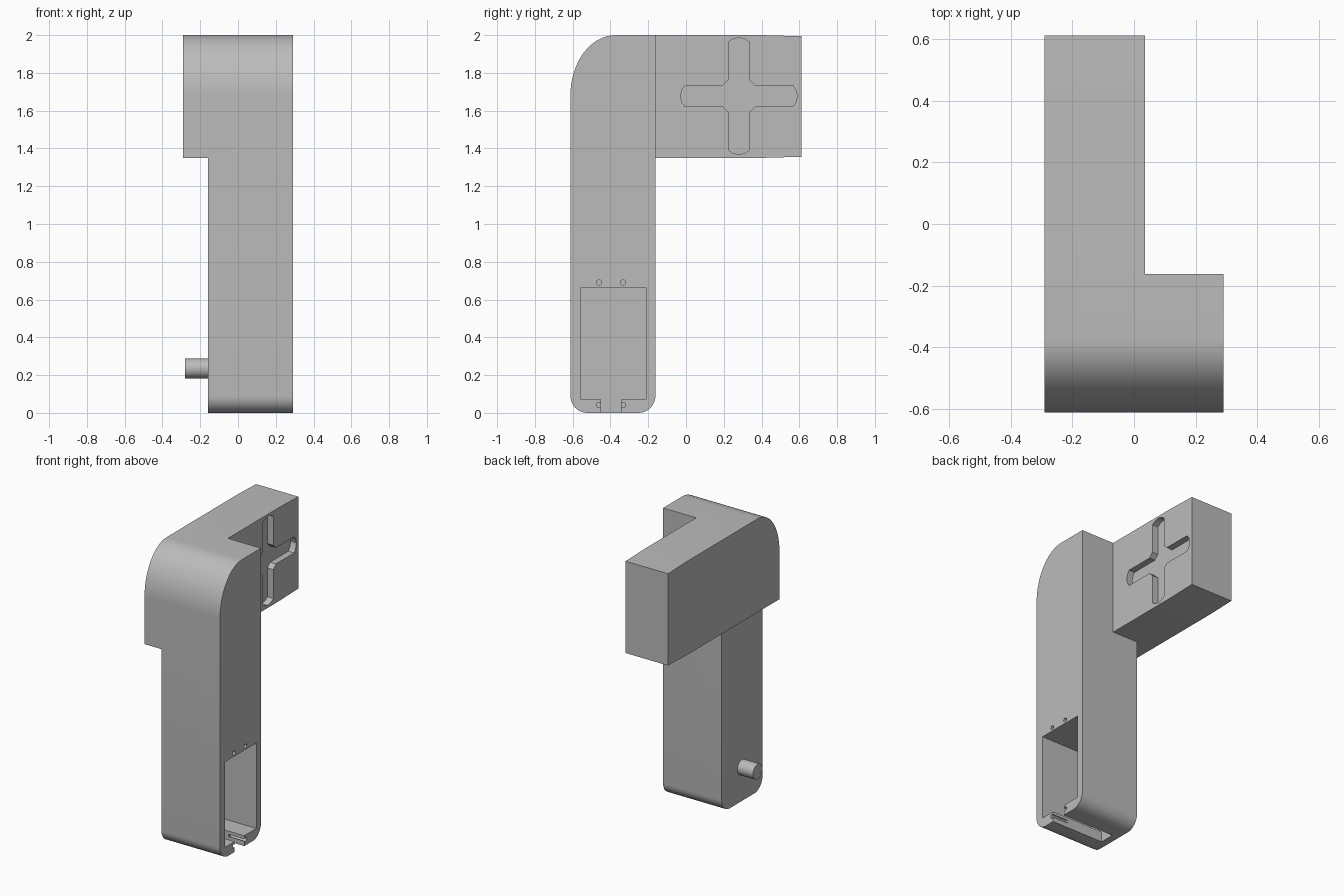
import bpy, bmesh
from math import sin, cos, pi, radians

cube = bpy.data.objects.get("Cube")
if cube:
    bpy.data.objects.remove(cube, do_unlink=True)

grey = bpy.data.materials.new("plain grey")
grey.use_nodes = True
grey.diffuse_color = (0.5, 0.5, 0.5, 1)
grey.node_tree.nodes["Principled BSDF"].inputs["Base Color"].default_value = (0.5, 0.5, 0.5, 1)


def extrude_x(name, profile, x0, x1):
    """Solid made from a closed (y, z) profile swept from x0 to x1."""
    bm = bmesh.new()
    face = bm.faces.new([bm.verts.new((x0, y, z)) for y, z in profile])
    swept = bmesh.ops.extrude_face_region(bm, geom=[face])["geom"]
    moved = [v for v in swept if isinstance(v, bmesh.types.BMVert)]
    bmesh.ops.translate(bm, verts=moved, vec=(x1 - x0, 0, 0))
    bmesh.ops.recalc_face_normals(bm, faces=bm.faces)
    mesh = bpy.data.meshes.new(name)
    bm.to_mesh(mesh)
    bm.free()
    mesh.materials.append(grey)
    obj = bpy.data.objects.new(name, mesh)
    bpy.context.collection.objects.link(obj)
    return obj


def arc(cy, cz, ry, rz, start, end, steps=20):
    angles = [radians(start + (end - start) * i / steps) for i in range(steps + 1)]
    return [(cy + ry * cos(a), cz + rz * sin(a)) for a in angles]


def rect(y0, y1, z0, z1):
    return [(y0, z0), (y1, z0), (y1, z1), (y0, z1)]


def combine(target, other, operation):
    """Apply an exact boolean and discard the second solid."""
    mod = target.modifiers.new(operation, 'BOOLEAN')
    mod.object, mod.operation, mod.solver = other, operation, 'EXACT'
    bpy.context.view_layer.objects.active = target
    bpy.ops.object.modifier_apply(modifier=mod.name)
    bpy.data.objects.remove(other, do_unlink=True)


FRONT, BACK, ARM_BACK = -0.612, 0.612, -0.162
SIDE, HEAD_SIDE = 0.29, 0.036
top_curve = arc(FRONT + 0.24, 1.68, 0.24, 0.32, 90, 180)

# Upright arm with rounded foot and shoulder
r = 0.09
arm_profile = ([(ARM_BACK, 2)] + top_curve
               + arc(FRONT + r, r, r, r, 180, 270, 10)
               + arc(ARM_BACK - r, r, r, r, 270, 360, 10))
bracket = extrude_x("bracket_body", arm_profile, -0.16, SIDE)

# Head block reaching backward, with a slightly drafted rear end
head_profile = top_curve + [(FRONT, 1.35), (0.4, 1.35), (BACK, 1.356), (BACK, 1.994), (0.4, 2)]
combine(bracket, extrude_x("head_block", head_profile, -SIDE, HEAD_SIDE), 'UNION')

# Motor pocket and the cable slot below it
POCKET_FLOOR = -0.11
combine(bracket, extrude_x("pocket", rect(-0.555, -0.212, 0.072, 0.665), POCKET_FLOOR, 0.4), 'DIFFERENCE')
combine(bracket, extrude_x("cable_slot", rect(-0.45, -0.345, -0.1, 0.1), POCKET_FLOOR, 0.4), 'DIFFERENCE')

# Screw holes above and below the pocket
for y in (-0.46, -0.333):
    for z in (0.69, 0.042):
        hole = extrude_x("screw_hole", arc(y, z, 0.014, 0.014, 0, 345, 23), 0.17, 0.4)
        combine(bracket, hole, 'DIFFERENCE')

# Cross-shaped horn recess: one arm outline turned four times
arm = [(0.085, -0.056), (0.285, -0.056), (0.3, -0.035), (0.31, 0),
       (0.3, 0.035), (0.285, 0.056), (0.085, 0.056)]
cross = []
for k in range(4):
    c, s = round(cos(k * pi / 2)), round(sin(k * pi / 2))
    cross += [(0.28 + u * c - v * s, 1.677 + u * s + v * c) for u, v in arm]
combine(bracket, extrude_x("horn_recess", cross, HEAD_SIDE - 0.045, 0.2), 'DIFFERENCE')

# Pivot pin on the opposite side
pin = extrude_x("pivot_pin", arc(-0.387, 0.235, 0.052, 0.052, 0, 352.5, 47), -0.28, -0.15)

for obj in (bracket, pin):
    bpy.ops.object.select_all(action='DESELECT')
    obj.select_set(True)
    bpy.context.view_layer.objects.active = obj
    bpy.ops.object.shade_smooth_by_angle(angle=radians(25))
